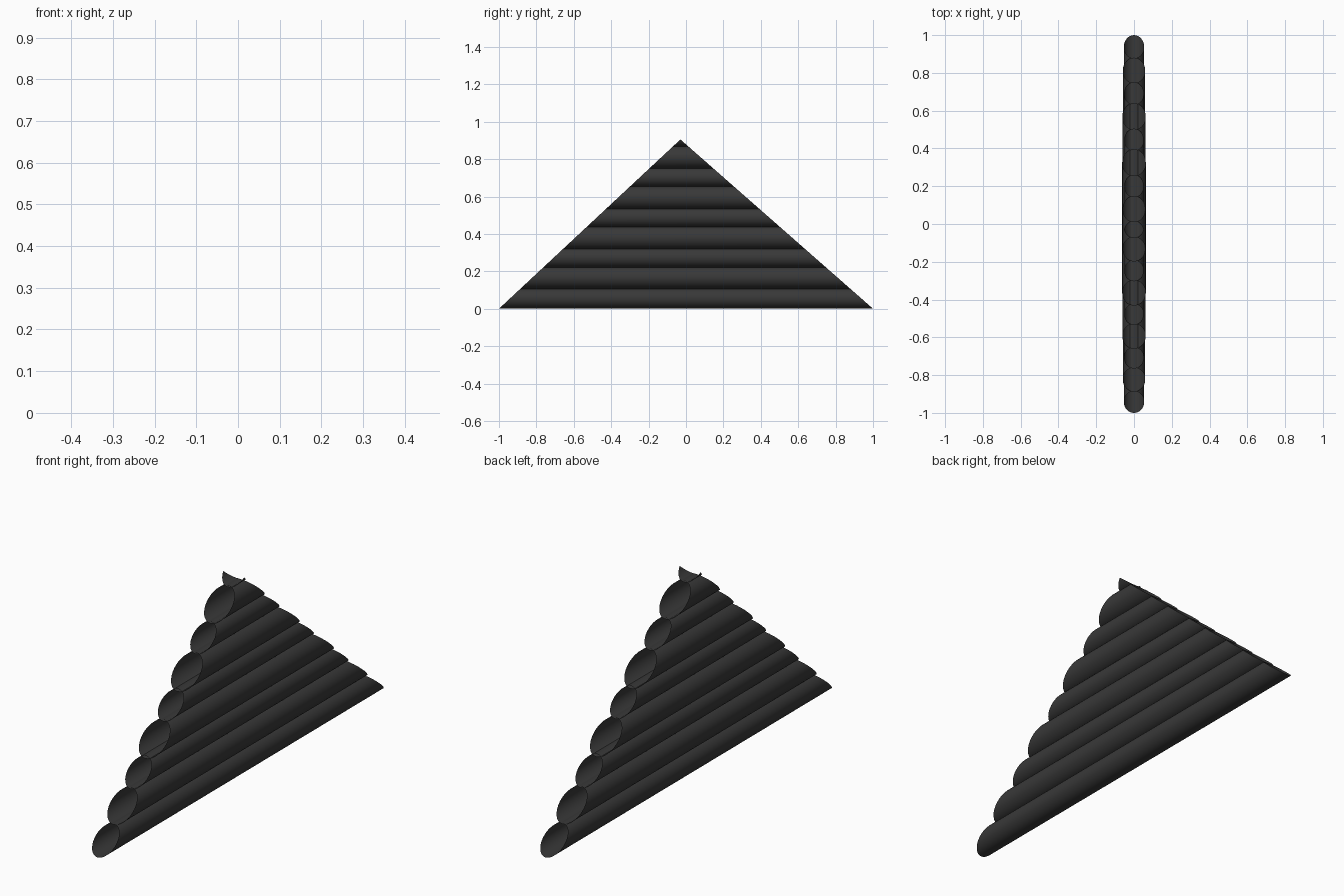
import bpy, math

if "Cube" in bpy.data.objects:
    bpy.data.objects.remove(bpy.data.objects["Cube"])

APEX_Y, APEX_Z = -0.03, 0.905
SIDES = 32

# Dark timber colour
mat = bpy.data.materials.new("dark_timber")
mat.diffuse_color = (0.04, 0.04, 0.04, 1)
mat.use_nodes = True
mat.node_tree.nodes["Principled BSDF"].inputs["Base Color"].default_value = mat.diffuse_color


def log(name, z0, z1):
    """Open-ended tube along y, mitred to the two gable slopes."""
    r, zc = (z1 - z0) / 2, (z0 + z1) / 2
    # Half angle of the arc measured from the underside; full circle below the apex
    full = z1 <= APEX_Z
    half = math.pi if full else math.acos((zc - APEX_Z) / r)
    count = SIDES if full else SIDES // 2 + 1
    verts = []
    for i in range(count):
        a = -half + 2 * half * i / (SIDES if full else SIDES // 2)
        x, z = r * math.sin(a), zc - r * math.cos(a)
        t = min(z / APEX_Z, 1)
        verts.append((x, -1 + t * (1 + APEX_Y), z))
        verts.append((x, 1 - t * (1 - APEX_Y), z))
    faces = []
    for i in range(count if full else count - 1):
        j = (i + 1) % count
        faces.append((2 * i, 2 * j, 2 * j + 1, 2 * i + 1))
    me = bpy.data.meshes.new(name)
    me.from_pydata(verts, [], faces)
    me.flip_normals()
    if me.polygons[0].normal.z * (me.polygons[0].center.z - zc) < 0:
        me.flip_normals()
    me.shade_smooth()
    me.materials.append(mat)
    bpy.context.collection.objects.link(bpy.data.objects.new(name, me))


# Stacked logs, alternating slightly thin and thick, the last cut to the apex
spans = [(0, .108), (.105, .224), (.219, .324), (.316, .44), (.435, .538),
         (.53, .655), (.65, .753), (.748, .869), (.864, .972)]
for n, (a, b) in enumerate(spans):
    log(f"gable_log_{n + 1}", a, b)
